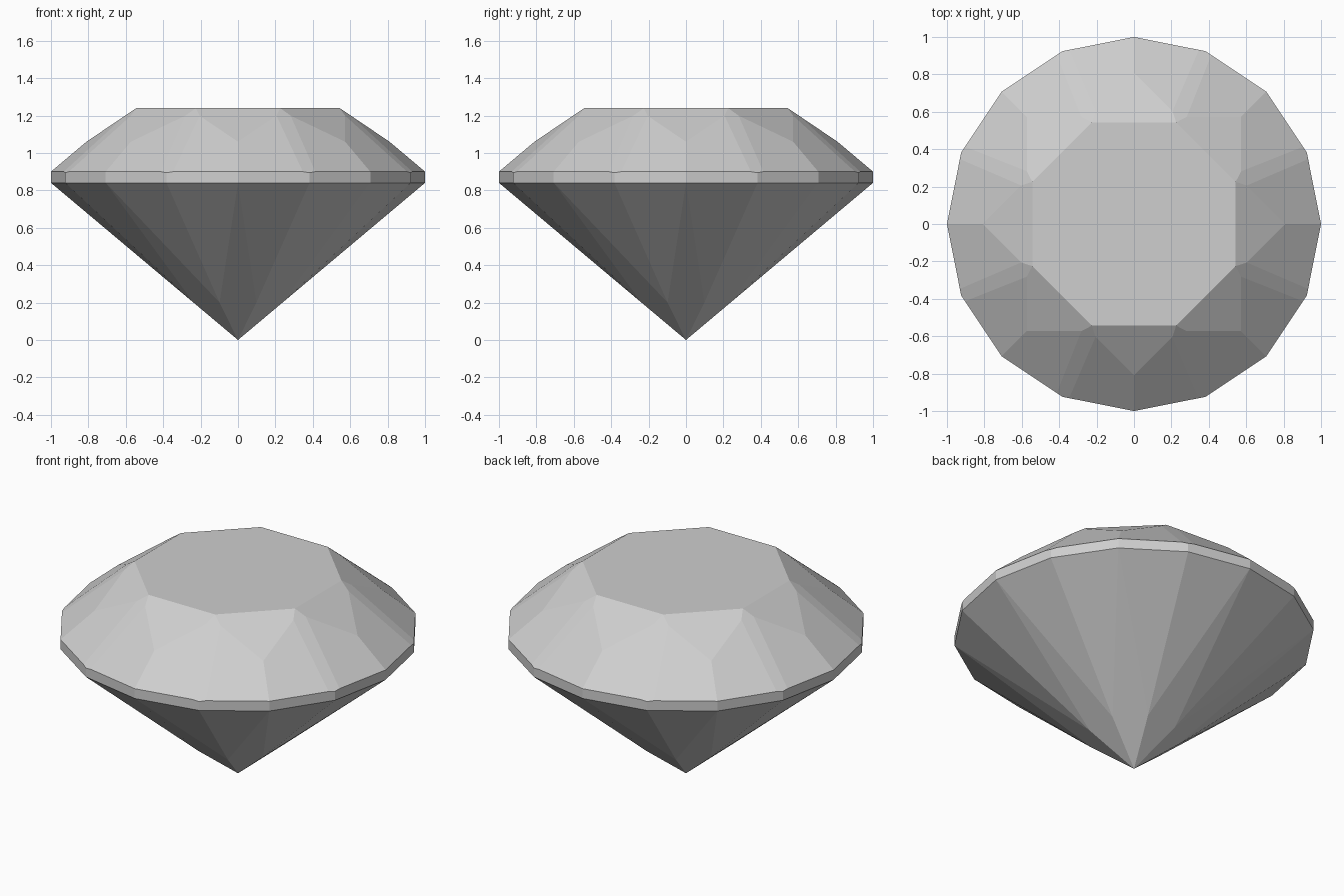
import bpy, bmesh
from math import cos, sin, pi, radians
from mathutils import Vector, Matrix

cube = bpy.data.objects.get("Cube")
if cube:
    bpy.data.objects.remove(cube, do_unlink=True)

SIDES = 8
STEP = 360 / SIDES
HALF, QUARTER = STEP / 2, STEP / 4


def polar(radius, angle, z):
    a = radians(angle)
    return Vector((radius * cos(a), radius * sin(a), z))


def facet(angle, p, q):
    """Plane facing the given angle, through points p and q, as (normal, distance)."""
    out = polar(1, angle, 0)
    slope = (q.z - p.z) / (out.dot(p) - out.dot(q))
    normal = out * slope + Vector((0, 0, 1))
    return normal, normal.dot(p)


def meet(*planes):
    """Point shared by three planes."""
    rows = Matrix([n for n, d in planes])
    return rows.inverted() @ Vector([d for n, d in planes])


def flip(p):
    return Vector((p.x, -p.y, p.z))


def across(p):
    """Reflect over the line between two neighbouring sectors."""
    return Matrix.Rotation(radians(STEP), 3, 'Z') @ flip(p)


# Corner points of one sector
culet = Vector((0, 0, 0))
table = polar(0.588, HALF, 1.24)
star_tip = polar(0.81, 0, 1.06)
girdle_top = polar(1, 0, 0.90)
girdle_dip = polar(1, HALF, 0.894)
girdle_low = polar(1, 0, 0.84)
girdle_low_next = polar(1, HALF, 0.84)
pavilion = polar(0.258, HALF, 0.84 * 0.258 * cos(radians(HALF)))

# Crown facet planes, and the points where they cross
star = facet(0, table, star_tip)
upper = facet(QUARTER, star_tip, girdle_top)
strip = facet(HALF, table, girdle_dip)
wall_normal = polar(1, QUARTER, 0)
wall = (wall_normal, wall_normal.dot(girdle_low))
strip_top = meet(star, upper, strip)
strip_low = meet(upper, wall, strip)

# Whole facets, then facets that are mirrored inside the sector
whole = [
    [table, strip_top, star_tip, flip(strip_top), flip(table)],
    [table, strip_top, strip_low, girdle_dip, across(strip_low), across(strip_top)],
    [culet, flip(pavilion), girdle_low, pavilion],
]
paired = [
    [star_tip, girdle_top, strip_low, strip_top],
    [girdle_top, strip_low, girdle_dip, girdle_low_next, girdle_low],
    [pavilion, girdle_low, girdle_low_next],
]
sector = whole + paired + [[flip(p) for p in face] for face in paired]

bm = bmesh.new()
for k in range(SIDES):
    turn = Matrix.Rotation(2 * pi * k / SIDES, 3, 'Z')
    for face in sector:
        bm.faces.new([bm.verts.new(turn @ p) for p in face])

# Flat table on top
bm.faces.new([bm.verts.new(polar(table.xy.length, HALF + STEP * k, table.z))
              for k in range(SIDES)])
bmesh.ops.remove_doubles(bm, verts=bm.verts[:], dist=0.0005)
bmesh.ops.recalc_face_normals(bm, faces=bm.faces[:])

mesh = bpy.data.meshes.new("cut_gem")
bm.to_mesh(mesh)
bm.free()
gem = bpy.data.objects.new("cut_gem", mesh)
bpy.context.collection.objects.link(gem)

# Plain light grey
grey = bpy.data.materials.new("light_grey")
grey.use_nodes = True
colour = (0.62, 0.62, 0.62, 1)
grey.diffuse_color = colour
for node in grey.node_tree.nodes:
    if node.type == 'BSDF_PRINCIPLED':
        node.inputs["Base Color"].default_value = colour
mesh.materials.append(grey)
